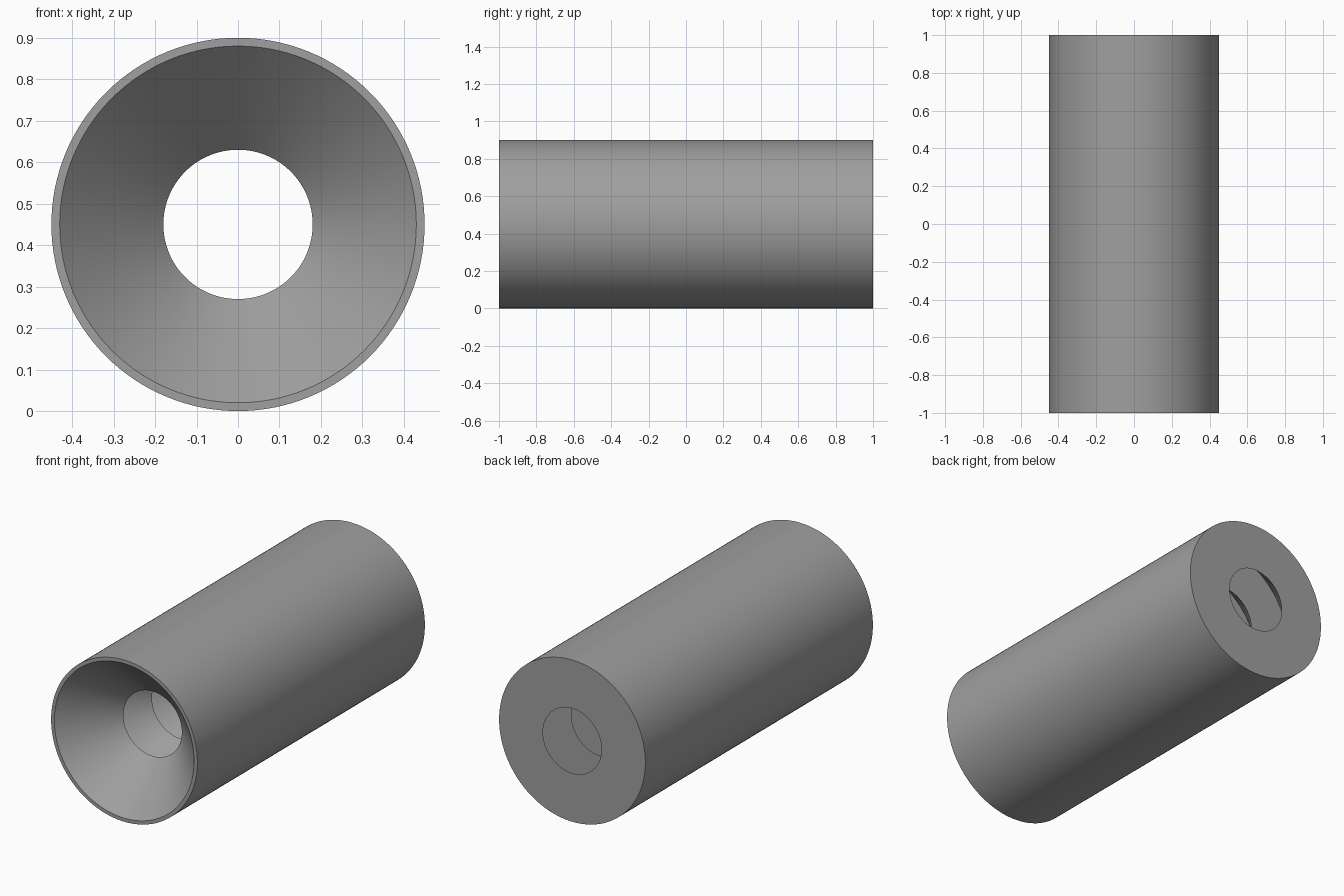
import bpy, bmesh, math

if "Cube" in bpy.data.objects:
    bpy.data.objects.remove(bpy.data.objects["Cube"])

OUTER, MOUTH, BORE = 0.45, 0.43, 0.18
LENGTH, STAGES, SEGMENTS = 2.0, 8, 128
STEP = LENGTH / STAGES

steel = bpy.data.materials.new("grey steel")
steel.diffuse_color = (0.35, 0.35, 0.35, 1)
steel.use_nodes = True
steel.node_tree.nodes["Principled BSDF"].inputs["Base Color"].default_value = steel.diffuse_color

# Closed cross-section (radius, y): outer wall, then a row of conical cups
profile = [(OUTER, 1.0), (OUTER, -1.0)]
for i in range(STAGES):
    y = -1.0 + i * STEP
    profile += [(MOUTH, y), (BORE, y + STEP)]

# Lathe the section around the tube's long axis
bm = bmesh.new()
rings = []
for r, y in profile:
    ring = []
    for k in range(SEGMENTS):
        a = 2 * math.pi * k / SEGMENTS
        ring.append(bm.verts.new((r * math.cos(a), y, OUTER + r * math.sin(a))))
    rings.append(ring)
for n, ring in enumerate(rings):
    after = rings[(n + 1) % len(rings)]
    for k in range(SEGMENTS):
        j = (k + 1) % SEGMENTS
        bm.faces.new((ring[k], ring[j], after[j], after[k]))
bmesh.ops.recalc_face_normals(bm, faces=bm.faces[:])

mesh = bpy.data.meshes.new("baffled_tube")
bm.to_mesh(mesh)
bm.free()
mesh.materials.append(steel)
tube = bpy.data.objects.new("baffled_tube", mesh)
bpy.context.collection.objects.link(tube)

# Smooth round walls with crisp rims
bpy.context.view_layer.objects.active = tube
tube.select_set(True)
bpy.ops.object.shade_smooth_by_angle(angle=math.radians(30))
